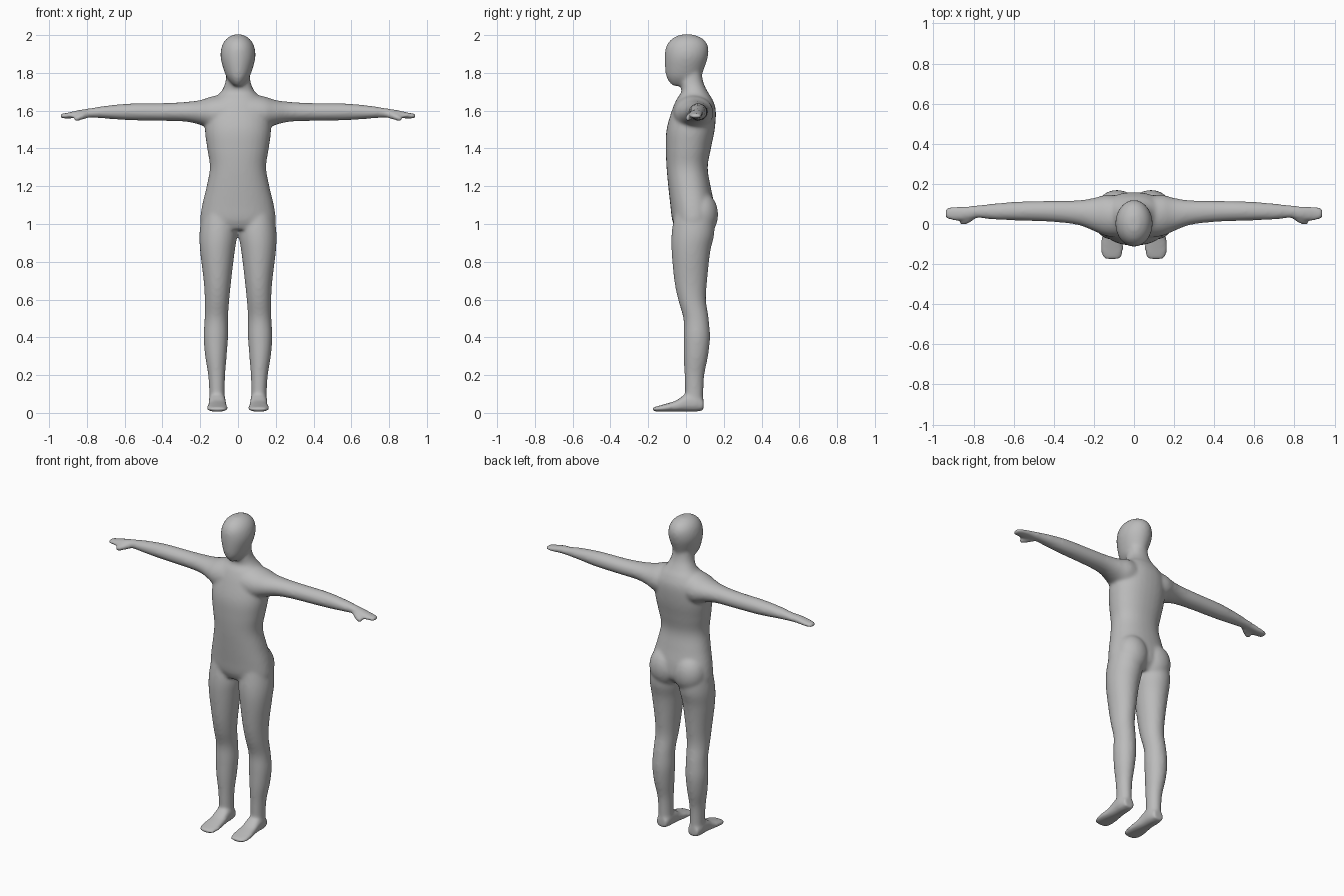
import bpy
import bmesh
from math import cos, sin, tau, copysign
from mathutils import Vector

default_cube = bpy.data.objects.get("Cube")
if default_cube:
    bpy.data.objects.remove(default_cube)

SIDES = 32
STEPS = 5


def spline(p, q, r, s, t):
    """Point between q and r on a smooth curve through p, q, r and s."""
    return 0.5 * (2 * q + (r - p) * t + (2 * p - 5 * q + 4 * r - s) * t * t
                  + (3 * q - p - 3 * r + s) * t ** 3)


def refine(rows):
    """Insert smooth in-between sections."""
    last = len(rows) - 1
    result = []
    for i in range(last):
        corners = [rows[max(i - 1, 0)], rows[i], rows[i + 1], rows[min(i + 2, last)]]
        for k in range(STEPS):
            result.append([spline(*values, k / STEPS) for values in zip(*corners)])
    return result + [list(rows[-1])]


def rounded(value, power):
    return copysign(abs(value) ** power, value)


def loft(bm, axis, rows, mirror=False, power=1.0):
    """Skin oval sections: position on the axis, then low/high on the other two axes."""
    for side in ((1, -1) if mirror else (1,)):
        rings = []
        for pos, a_low, a_high, b_low, b_high in refine(rows):
            ring = []
            for k in range(SIDES):
                angle = tau * k / SIDES
                a = (a_low + a_high) / 2 + (a_high - a_low) / 2 * rounded(cos(angle), power)
                b = (b_low + b_high) / 2 + (b_high - b_low) / 2 * rounded(sin(angle), power)
                point = {"x": (pos, a, b), "y": (a, pos, b), "z": (a, b, pos)}[axis]
                ring.append(bm.verts.new((side * point[0], point[1], point[2])))
            rings.append(ring)
        for low, high in zip(rings, rings[1:]):
            for k in range(SIDES):
                n = (k + 1) % SIDES
                bm.faces.new((low[k], low[n], high[n], high[k]))
        bm.faces.new(rings[0])
        bm.faces.new(rings[-1])


def ellipsoid(bm, centre, radii):
    """Add a mirrored pair of ellipsoids."""
    for side in (1, -1):
        made = bmesh.ops.create_uvsphere(bm, u_segments=SIDES, v_segments=SIDES // 2, radius=1)
        for vert in made["verts"]:
            offset = Vector(c * r for c, r in zip(vert.co, radii))
            vert.co = Vector((side * centre[0], centre[1], centre[2])) + offset


def both(rows):
    """Expand half-widths to sections centred on x."""
    return [(pos, -w, w, front, back) for pos, w, front, back in rows]


bm = bmesh.new()

# Head, from chin to crown
loft(bm, "z", both([
    (1.73, .02, -.07, .03), (1.76, .05, -.095, .08), (1.8, .07, -.108, .088),
    (1.88, .092, -.113, .115), (1.94, .086, -.105, .117),
    (1.98, .062, -.075, .09), (2.003, .025, -.03, .04)]))

# Neck and torso
loft(bm, "z", both([
    (1.82, .06, -.03, .08), (1.75, .067, -.03, .092), (1.7, .09, -.025, .115),
    (1.66, .13, -.05, .14), (1.6, .165, -.075, .158), (1.5, .175, -.103, .152),
    (1.4, .163, -.107, .132), (1.3, .149, -.103, .115), (1.2, .166, -.094, .13),
    (1.1, .19, -.083, .15), (1.02, .2, -.073, .15), (.97, .185, -.05, .11)]), power=.9)

# Buttocks
ellipsoid(bm, (.085, .08, 1.05), (.1, .09, .12))

# Legs
loft(bm, "z", [
    (1.06, .01, .19, -.06, .15), (.95, .004, .204, -.076, .15),
    (.85, .018, .2, -.076, .128), (.7, .036, .182, -.062, .112),
    (.6, .046, .176, -.042, .106), (.5, .053, .177, -.014, .12),
    (.4, .053, .182, -.012, .127), (.3, .06, .174, -.012, .117),
    (.2, .068, .158, -.008, .097), (.1, .07, .152, -.005, .092),
    (.03, .068, .152, .0, .092)], mirror=True)

# Feet, from heel to toes
loft(bm, "y", [
    (.093, .075, .145, .012, .07), (.05, .066, .155, .007, .1),
    (.0, .064, .155, .007, .1), (-.05, .06, .158, .007, .067),
    (-.1, .054, .165, .007, .05), (-.15, .056, .163, .007, .036),
    (-.178, .075, .145, .01, .028)], mirror=True, power=.8)

# Arms and flat hands
loft(bm, "x", [
    (.06, -.07, .14, 1.48, 1.69), (.14, -.06, .145, 1.5, 1.675),
    (.2, -.035, .13, 1.525, 1.656), (.28, -.005, .118, 1.542, 1.646),
    (.4, .01, .116, 1.546, 1.64), (.57, .017, .112, 1.549, 1.638),
    (.7, .022, .102, 1.558, 1.626), (.78, .03, .093, 1.563, 1.613),
    (.84, .02, .089, 1.562, 1.604), (.9, .017, .088, 1.558, 1.59),
    (.942, .028, .078, 1.56, 1.583)], mirror=True)

# Thumbs
loft(bm, "x", [
    (.78, .035, .07, 1.565, 1.597), (.82, .005, .045, 1.552, 1.59),
    (.85, -.006, .026, 1.545, 1.576), (.87, .0, .02, 1.546, 1.568)], mirror=True)

bmesh.ops.recalc_face_normals(bm, faces=bm.faces)
mesh = bpy.data.meshes.new("body")
bm.to_mesh(mesh)
bm.free()

# One matte grey over the whole figure
grey = bpy.data.materials.new("plain grey")
grey.use_nodes = True
colour = (.5, .5, .5, 1)
grey.diffuse_color = colour
grey.node_tree.nodes["Principled BSDF"].inputs["Base Color"].default_value = colour
mesh.materials.append(grey)

# Fuse the parts into one skin and blend the joins
body = bpy.data.objects.new("body", mesh)
bpy.context.collection.objects.link(body)
fuse = body.modifiers.new("fuse", "REMESH")
fuse.mode = "VOXEL"
fuse.voxel_size = .009
fuse.use_smooth_shade = True
blend = body.modifiers.new("blend", "SMOOTH")
blend.factor = .5
blend.iterations = 10
